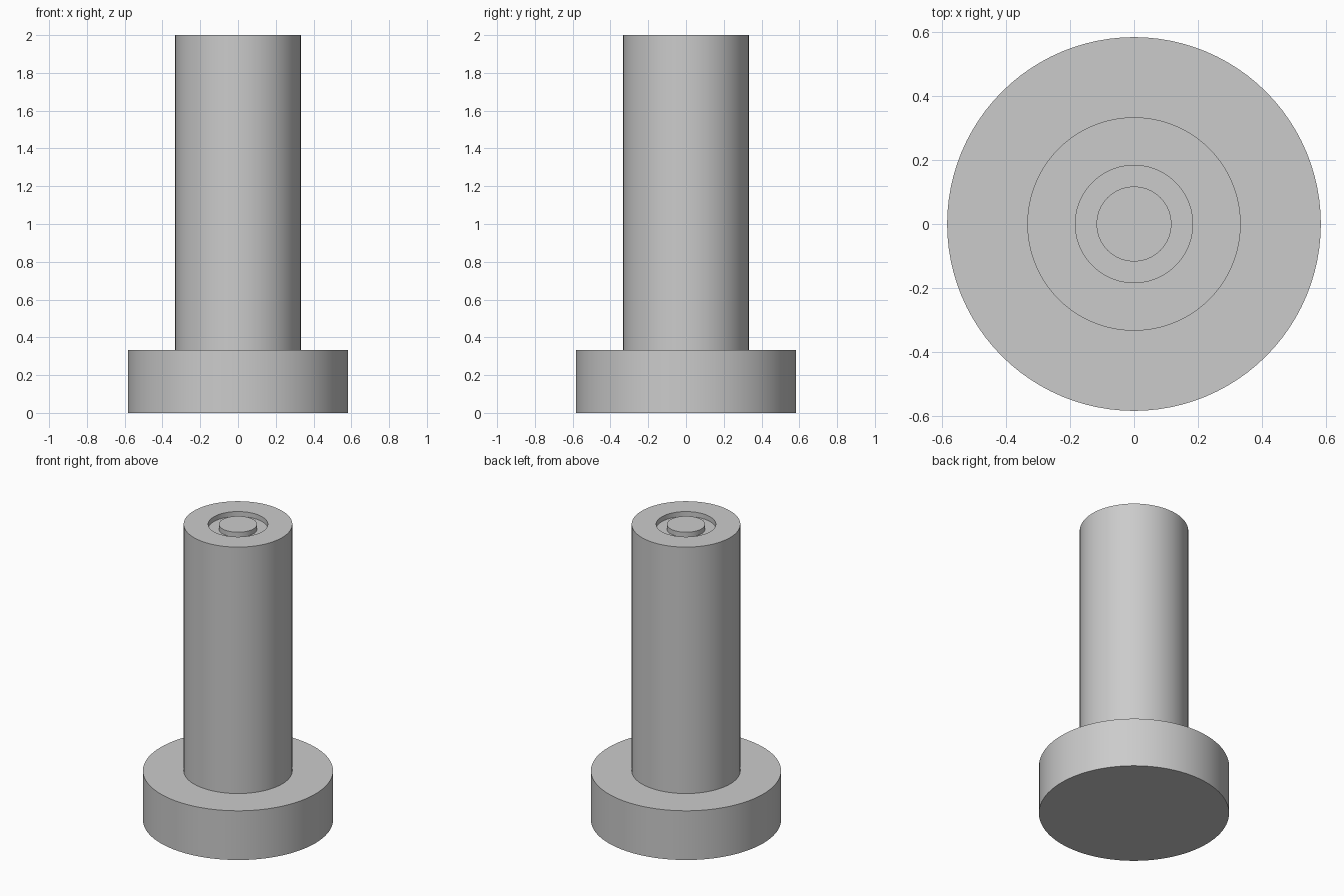
import bpy
import bmesh
from math import cos, sin, tau, radians

cube = bpy.data.objects.get("Cube")
if cube:
    bpy.data.objects.remove(cube, do_unlink=True)

SIDES = 96

grey = bpy.data.materials.new("plain grey")
grey.use_nodes = True
colour = (0.6, 0.6, 0.6, 1)
grey.diffuse_color = colour
grey.node_tree.nodes["Principled BSDF"].inputs["Base Color"].default_value = colour


def lathe(name, profile):
    """Turn (radius, height) points about z, capping both ends."""
    bm = bmesh.new()
    rings = [[bm.verts.new((r * cos(tau * i / SIDES), r * sin(tau * i / SIDES), z))
              for i in range(SIDES)] for r, z in profile]
    for low, high in zip(rings, rings[1:]):
        for i in range(SIDES):
            j = (i + 1) % SIDES
            bm.faces.new((low[i], low[j], high[j], high[i]))
    bm.faces.new(rings[0][::-1])
    bm.faces.new(rings[-1])
    mesh = bpy.data.meshes.new(name)
    bm.to_mesh(mesh)
    bm.free()
    mesh.materials.append(grey)
    obj = bpy.data.objects.new(name, mesh)
    bpy.context.collection.objects.link(obj)
    bpy.ops.object.select_all(action="DESELECT")
    obj.select_set(True)
    bpy.context.view_layer.objects.active = obj
    bpy.ops.object.shade_smooth_by_angle(angle=radians(30))
    return obj


# Wide foot, shaft, ring groove in the top and flush centre pin, as one turned solid
lathe("flanged_post", [
    (0.583, 0), (0.583, 0.333),
    (0.333, 0.333), (0.333, 2),
    (0.183, 2), (0.183, 1.967),
    (0.117, 1.967), (0.117, 2),
])
